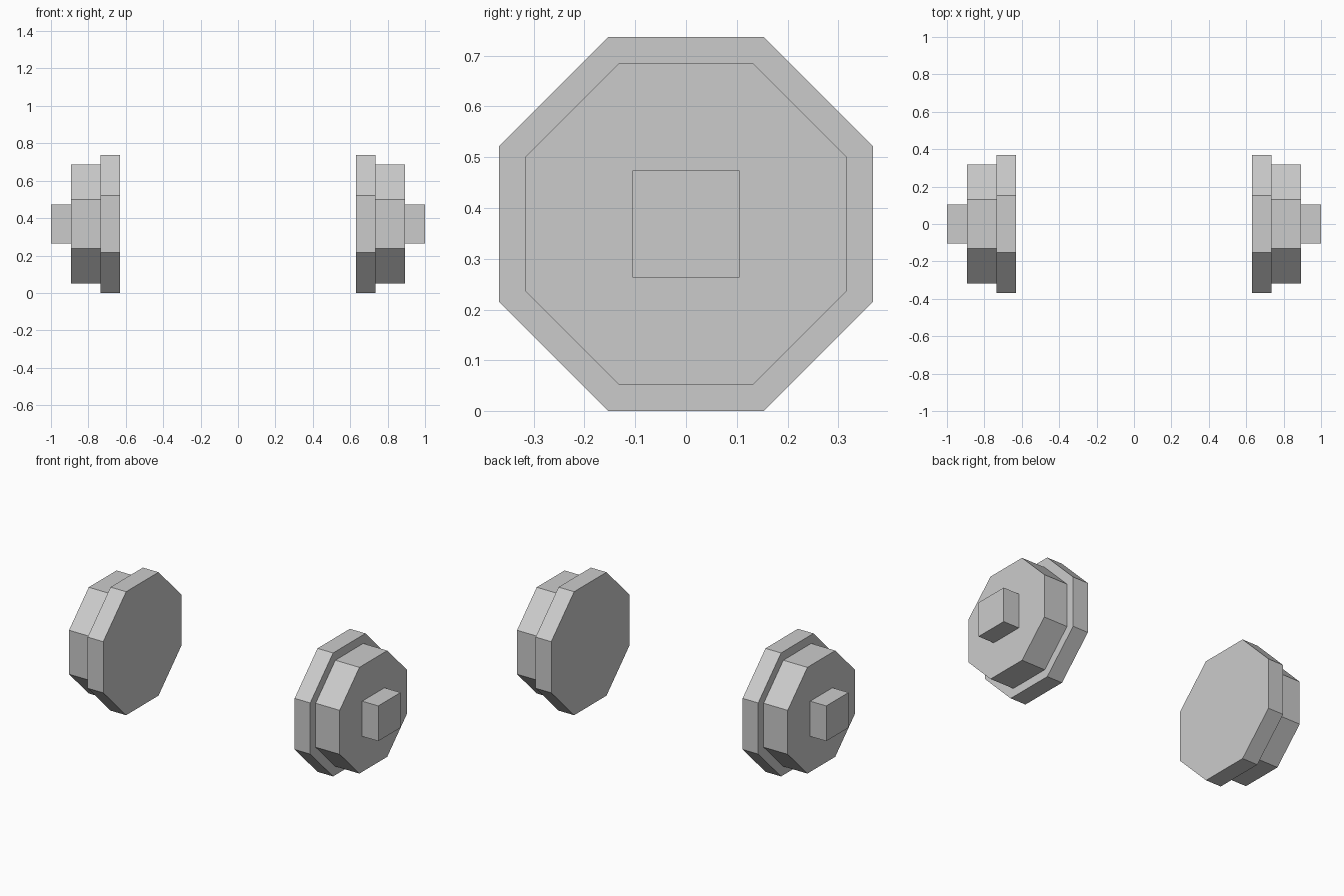
import bpy
from math import pi, cos

if "Cube" in bpy.data.objects:
    bpy.data.objects.remove(bpy.data.objects["Cube"])

CENTRE_Z = 0.3685


def prism(name, sides, apothem, x_in, x_out, side):
    """Flat-sided prism lying along x, with a flat edge at the bottom."""
    bpy.ops.mesh.primitive_cylinder_add(
        vertices=sides, radius=apothem / cos(pi / sides), depth=x_out - x_in)
    ob = bpy.context.object
    ob.name = name
    # Turn half a segment so flats face up/down, then lay the axis along x
    ob.rotation_euler = (0, 0, pi / sides)
    bpy.ops.object.transform_apply(location=False, rotation=True, scale=False)
    ob.rotation_euler = (0, pi / 2, 0)
    bpy.ops.object.transform_apply(location=False, rotation=True, scale=False)
    ob.location = (side * (x_in + x_out) / 2, 0, CENTRE_Z)
    return ob


# Mirrored pair of stepped wheels
for label, side in (("left", -1), ("right", 1)):
    prism(f"{label}_wheel_flange", 8, 0.3685, 0.632, 0.735, side)
    prism(f"{label}_wheel_tread", 8, 0.317, 0.735, 0.894, side)
    prism(f"{label}_axle_stub", 4, 0.105, 0.894, 1.0, side)
